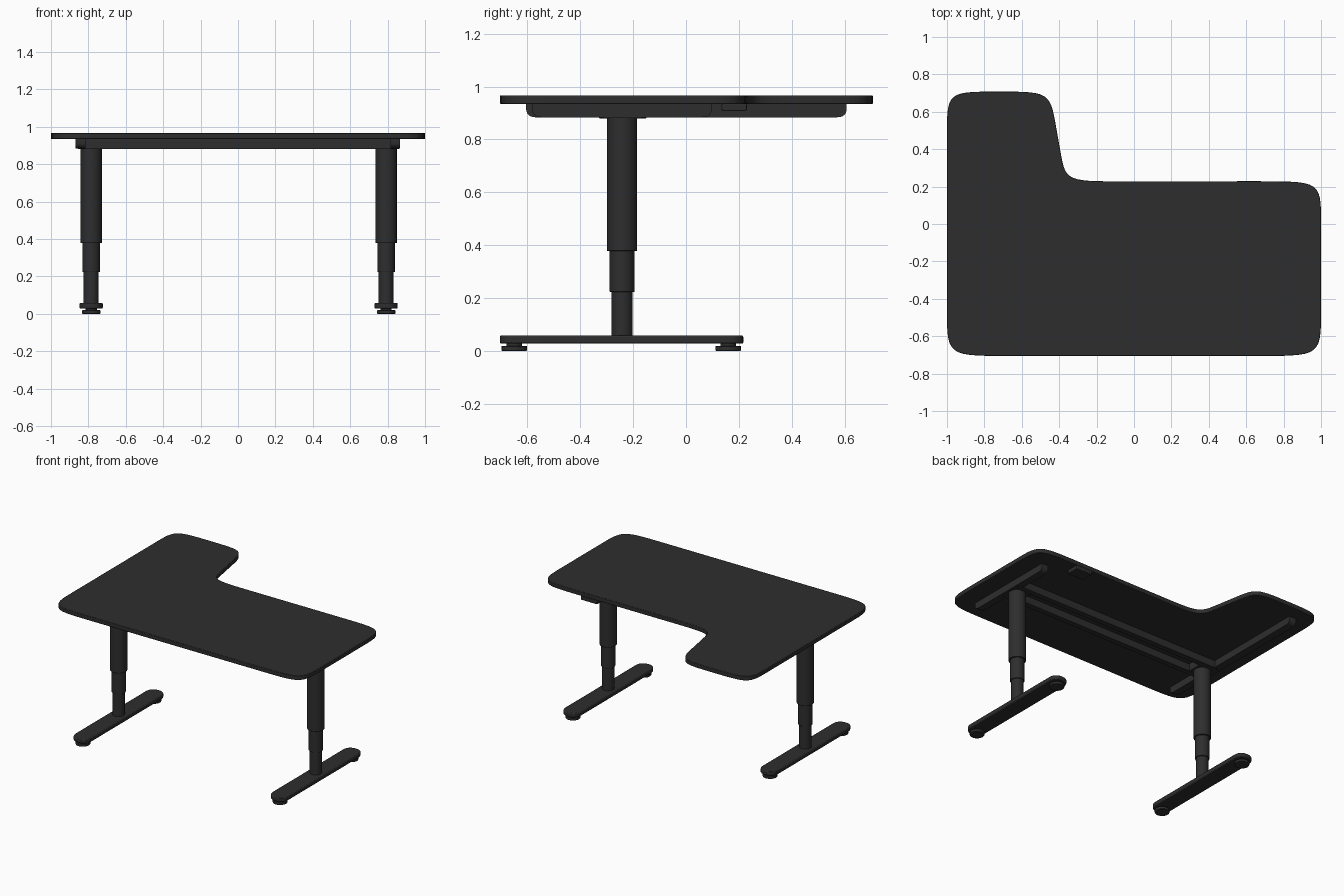
import bpy, bmesh
from mathutils import Vector

cube = bpy.data.objects.get("Cube")
if cube:
    bpy.data.objects.remove(cube, do_unlink=True)

black = bpy.data.materials.new("charcoal_black")
black.use_nodes = True
black.diffuse_color = (0.027, 0.027, 0.027, 1)
black.node_tree.nodes["Principled BSDF"].inputs["Base Color"].default_value = black.diffuse_color


def rounded(corners, k=0.95, steps=12):
    """Outline from (corner, cut towards previous, cut towards next)."""
    pts = []
    for i, (corner, cut_in, cut_out) in enumerate(corners):
        c = Vector(corner)
        before = Vector(corners[i - 1][0])
        after = Vector(corners[(i + 1) % len(corners)][0])
        a = c + (before - c).normalized() * cut_in
        b = c + (after - c).normalized() * cut_out
        if cut_in == 0:
            pts.append(c)
            continue
        ha, hb = a.lerp(c, k), b.lerp(c, k)
        for s in range(steps + 1):
            t = s / steps
            u = 1 - t
            pts.append(a * u**3 + ha * 3 * u * u * t + hb * 3 * u * t * t + b * t**3)
    return pts


def extrude(name, outline, low, high, axis="z", bevel=0):
    """Extrude an outline: xy along z, or yz along x."""
    place = (lambda p, h: (p.x, p.y, h)) if axis == "z" else (lambda p, h: (h, p.x, p.y))
    bm = bmesh.new()
    face = bm.faces.new([bm.verts.new(place(p, low)) for p in outline])
    top = bmesh.ops.extrude_face_region(bm, geom=[face])["geom"]
    move = Vector(place(Vector((0, 0)), high - low))
    bmesh.ops.translate(bm, vec=move, verts=[g for g in top if isinstance(g, bmesh.types.BMVert)])
    bmesh.ops.recalc_face_normals(bm, faces=bm.faces)
    return finish(name, bm, bevel)


def finish(name, bm, bevel=0):
    mesh = bpy.data.meshes.new(name)
    bm.to_mesh(mesh)
    bm.free()
    mesh.materials.append(black)
    obj = bpy.data.objects.new(name, mesh)
    bpy.context.collection.objects.link(obj)
    if bevel:
        mod = obj.modifiers.new("Bevel", "BEVEL")
        mod.width, mod.segments, mod.limit_method = bevel, 2, "ANGLE"
        mod.angle_limit = 0.8
    bpy.ops.object.select_all(action="DESELECT")
    obj.select_set(True)
    bpy.context.view_layer.objects.active = obj
    bpy.ops.object.shade_smooth_by_angle(angle=0.6)
    return obj


def box(name, x, y, z, bevel=0):
    outline = [Vector(p) for p in ((x[0], y[0]), (x[1], y[0]), (x[1], y[1]), (x[0], y[1]))]
    return extrude(name, outline, z[0], z[1], bevel=bevel)


def cylinder(name, x, y, radius, low, high, bevel=0):
    bm = bmesh.new()
    bmesh.ops.create_cone(bm, cap_ends=True, segments=40, radius1=radius, radius2=radius, depth=high - low)
    bmesh.ops.translate(bm, vec=(x, y, (low + high) / 2), verts=bm.verts)
    return finish(name, bm, bevel)


# L-shaped table top with soft corners
top = rounded([
    ((-1, -0.705), 0.22, 0.28), ((1, -0.705), 0.28, 0.22),
    ((1, 0.228), 0.2, 0.28), ((-0.365, 0.228), 0.28, 0.14),
    ((-0.45, 0.708), 0.17, 0.25), ((-1, 0.708), 0.25, 0.2)])
extrude("table_top", top, 0.935, 0.966, bevel=0.003)

# Telescopic legs, feet and levelling pads
LEG_Y = -0.242
for side, x in (("right", -0.785), ("left", 0.792)):
    cylinder(f"{side}_leg_upper", x, LEG_Y, 0.057, 0.378, 0.885, 0.002)
    cylinder(f"{side}_leg_middle", x, LEG_Y, 0.047, 0.223, 0.39, 0.002)
    cylinder(f"{side}_leg_lower", x, LEG_Y, 0.04, 0.05, 0.235)
    l, r = x - 0.062, x + 0.062
    foot = rounded([((l, -0.705), 0.06, 0.055), ((r, -0.705), 0.055, 0.06),
                    ((r, 0.217), 0.06, 0.055), ((l, 0.217), 0.055, 0.06)], 0.6, 8)
    extrude(f"{side}_foot", foot, 0.027, 0.058, bevel=0.006)
    for end, y in (("front", -0.65), ("back", 0.16)):
        cylinder(f"{side}_{end}_pad", x, y, 0.049, 0, 0.019, 0.003)
        cylinder(f"{side}_{end}_pad_stem", x, y, 0.03, 0.015, 0.03)
    # Mount block between the two beams
    box(f"{side}_leg_mount", (x - 0.07, x + 0.07), (-0.31, -0.17), (0.882, 0.935))

# Side brackets under the top, rounded at their lower ends
for side, x, y0, y1 in (("right", (-0.87, -0.815), -0.605, 0.608),
                        ("left", (0.815, 0.866), -0.583, 0.097)):
    profile = rounded([((y0, 0.884), 0.03, 0.035), ((y1, 0.884), 0.035, 0.03),
                       ((y1, 0.936), 0, 0), ((y0, 0.936), 0, 0)], 0.6, 6)
    extrude(f"{side}_bracket", profile, x[0], x[1], "x")

# Pair of long beams joining the legs
for name, y in (("front", (-0.33, -0.29)), ("back", (-0.19, -0.15))):
    box(f"{name}_beam", (-0.84, 0.84), y, (0.88, 0.935), 0.003)

# Control panel under the back edge
box("control_panel", (0.55, 0.68), (0.135, 0.23), (0.908, 0.936), 0.004)
